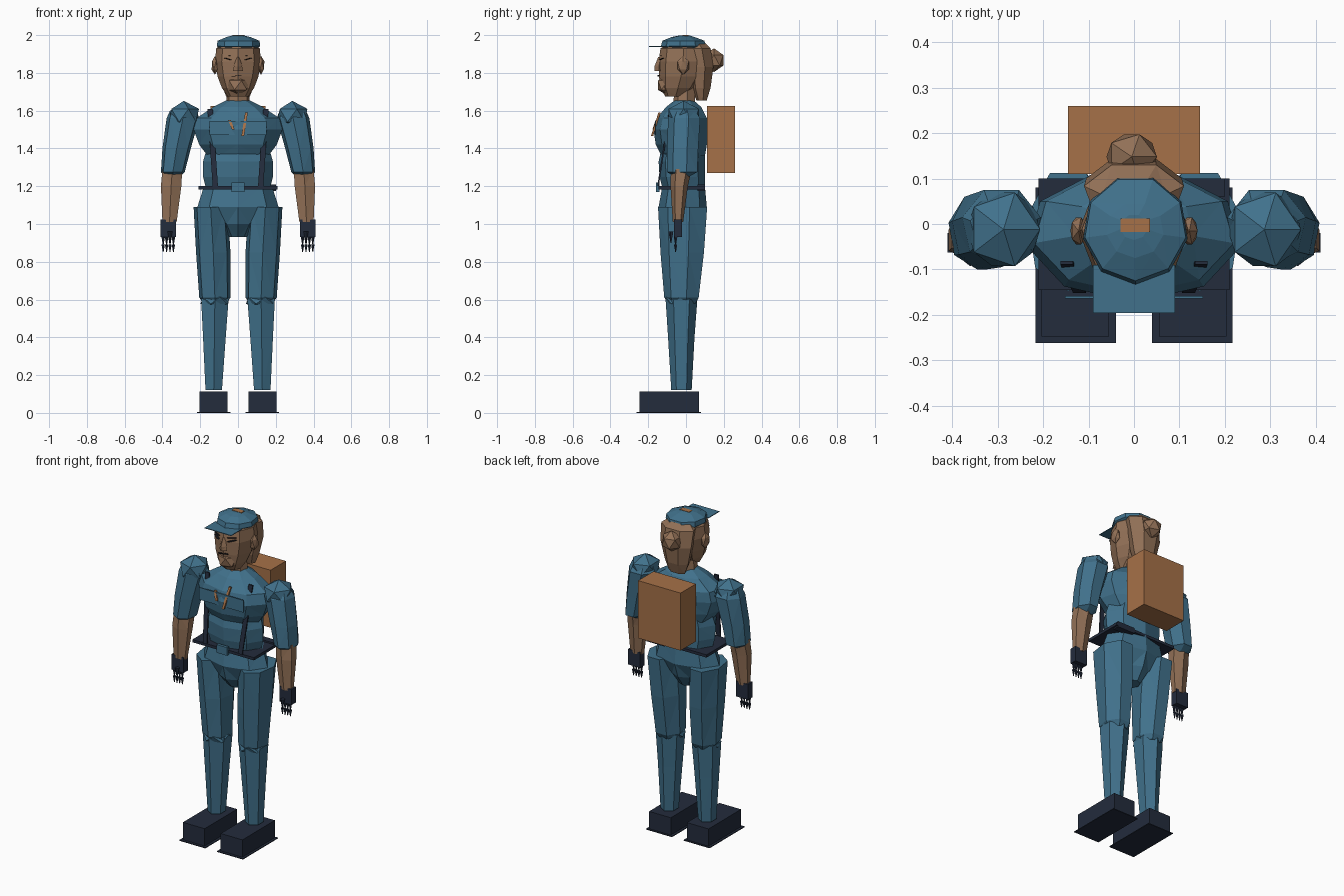
import bpy, bmesh, math
from mathutils import Vector, Matrix


def material(name, rgb):
    m = bpy.data.materials.new(name)
    m.diffuse_color = (*rgb, 1)
    return m


BLUE = material("uniform blue", (0.052, 0.165, 0.26))
SKIN = material("skin brown", (0.29, 0.165, 0.095))
NAVY = material("dark navy", (0.017, 0.025, 0.046))
PACK = material("pack orange brown", (0.38, 0.165, 0.065))
BLACK = material("eye black", (0.006, 0.006, 0.008))


def finish(name, bm, mat):
    bmesh.ops.recalc_face_normals(bm, faces=bm.faces)
    me = bpy.data.meshes.new(name)
    bm.to_mesh(me)
    bm.free()
    me.materials.append(mat)
    ob = bpy.data.objects.new(name, me)
    bpy.context.collection.objects.link(ob)
    return ob


def loft(name, mat, n, rings, s=1, tri=True):
    """Stack of n-sided rings, each given as (z, x0, x1, y0, y1)."""
    bm = bmesh.new()
    circle = [(math.sin(2 * math.pi * i / n), -math.cos(2 * math.pi * i / n)) for i in range(n)]
    mx = max(abs(c[0]) for c in circle)
    my0, my1 = min(c[1] for c in circle), max(c[1] for c in circle)
    loops = []
    for z, x0, x1, y0, y1 in rings:
        loops.append([bm.verts.new((s * ((x0 + x1) / 2 + (x1 - x0) / 2 * a / mx),
                                    y0 + (y1 - y0) * (b - my0) / (my1 - my0), z))
                      for a, b in circle])
    for lo, hi in zip(loops, loops[1:]):
        for i in range(n):
            j = (i + 1) % n
            bm.faces.new((lo[i], lo[j], hi[j], hi[i]))
    bm.faces.new(loops[0])
    bm.faces.new(loops[-1])
    if tri:
        bmesh.ops.triangulate(bm, faces=[f for f in bm.faces if len(f.verts) == 4])
    return finish(name, bm, mat)


def box(name, mat, x0, x1, y0, y1, z0, z1, s=1):
    bm = bmesh.new()
    bmesh.ops.create_cube(bm, size=1)
    for v in bm.verts:
        v.co = (s * ((x0 + x1) / 2 + v.co.x * (x1 - x0)),
                (y0 + y1) / 2 + v.co.y * (y1 - y0), (z0 + z1) / 2 + v.co.z * (z1 - z0))
    return finish(name, bm, mat)


def bar(name, mat, a, b, w, t, s=1):
    """Slanted strip from a to b, w wide and t thick."""
    a, b = Vector((s * a[0], *a[1:])), Vector((s * b[0], *b[1:]))
    bm = bmesh.new()
    bmesh.ops.create_cube(bm, size=1)
    for v in bm.verts:
        v.co = a.lerp(b, v.co.z + 0.5) + Vector((v.co.x * w, v.co.y * t, 0))
    return finish(name, bm, mat)


def ball(name, mat, c, r, s=1, sub=1):
    bm = bmesh.new()
    bmesh.ops.create_icosphere(bm, subdivisions=sub, radius=1)
    bm.transform(Matrix.Translation((s * c[0], c[1], c[2])) @ Matrix.Diagonal((*r, 1)))
    return finish(name, bm, mat)


def cone(name, mat, x, y, z_tip, z_top, r, s=1):
    loft(name, mat, 5, [(z_tip, x - .002, x + .002, y - .002, y + .002),
                        (z_top, x - r, x + r, y - r, y + r)], s)


# Trunk
loft("pelvis", BLUE, 8, [(.93, -.045, .045, -.06, .03), (1.0, -.085, .085, -.12, .08),
                         (1.09, -.215, .215, -.145, .11), (1.2, -.18, .18, -.125, .1)])
loft("belly", BLUE, 8, [(1.17, -.165, .165, -.12, .1), (1.25, -.185, .185, -.14, .1),
                        (1.33, -.185, .185, -.145, .1), (1.4, -.165, .165, -.13, .1)])
loft("chest", BLUE, 9, [(1.36, -.16, .16, -.13, .1), (1.42, -.205, .205, -.16, .11),
                        (1.5, -.235, .235, -.172, .115), (1.56, -.22, .22, -.155, .11),
                        (1.62, -.13, .13, -.105, .08), (1.655, -.06, .06, -.06, .04)])
box("belt", NAVY, -.21, .21, -.145, .1, 1.183, 1.2)
box("belt_pouch", NAVY, .08, .2, .06, .1, 1.175, 1.21)
box("belt_buckle", BLUE, -.035, .035, -.158, -.14, 1.17, 1.22)
box("chest_pocket_band", BLUE, -.152, .152, -.164, -.158, 1.47, 1.545)
bar("pen", PACK, (.025, -.18, 1.465), (.045, -.14, 1.59), .014, .012)
bar("short_pen", PACK, (-.025, -.172, 1.5), (-.045, -.155, 1.55), .014, .012)
box("backpack", PACK, -.145, .145, .11, .26, 1.27, 1.625)

for s, side in ((-1, "left"), (1, "right")):
    bar(side + "_suspender", NAVY, (.12, -.148, 1.2), (.148, -.085, 1.61), .028, .008, s)

    # Leg and shoe
    loft(side + "_thigh", BLUE, 7, [(.58, .06, .18, -.09, .05), (.61, .04, .205, -.115, .067),
                                    (.85, .04, .222, -.135, .095), (1.09, .055, .235, -.148, .112)], s)
    loft(side + "_shin", BLUE, 6, [(.12, .085, .172, -.078, .03), (.4, .065, .185, -.095, .045),
                                   (.6, .05, .195, -.108, .06), (.64, .08, .16, -.09, .04)], s)
    ball(side + "_knee", BLUE, (.12, -.03, .595), (.088, .09, .04), s)
    box(side + "_shoe", NAVY, .055, .203, -.247, .07, .004, .112, s)
    box(side + "_sole", NAVY, .04, .217, -.262, .08, 0, .005, s)

    # Arm, glove and fingers
    ball(side + "_shoulder", BLUE, (.287, -.012, 1.575), (.09, .095, .077), s)
    loft(side + "_sleeve", BLUE, 7, [(1.25, .31, .38, -.06, .015), (1.275, .282, .408, -.1, .06),
                                     (1.4, .25, .4, -.1, .065), (1.56, .205, .378, -.095, .075),
                                     (1.6, .22, .36, -.07, .05)], s)
    loft(side + "_forearm", SKIN, 6, [(1.01, .325, .4, -.07, -.015), (1.2, .3, .408, -.082, .01),
                                      (1.29, .295, .4, -.08, .03)], s)
    box(side + "_glove", NAVY, .328, .41, -.063, -.02, .93, 1.025, s)
    cone(side + "_thumb", NAVY, .36, -.08, .9, .96, .013, s)
    for i in range(4):
        x = .342 + i * .018
        cone(f"{side}_finger_{i}", NAVY, x, -.055, .888, .93, .009, s)
        cone(f"{side}_fingertip_{i}", NAVY, x, -.055, .853, .892, .009, s)

    # Ear and eye
    ball(side + "_ear", SKIN, (.122, -.015, 1.84), (.02, .035, .05), s)
    bar(side + "_eye", BLACK, (.035, -.142, 1.868), (.068, -.122, 1.878), .014, .012, s)
    bar(side + "_brow", BLACK, (.03, -.143, 1.89), (.07, -.12, 1.892), .01, .008, s)

# Head
loft("neck", SKIN, 7, [(1.61, -.065, .065, -.07, .05), (1.72, -.055, .055, -.06, .045)])
loft("head", SKIN, 8, [(1.675, -.055, .055, -.11, .0), (1.72, -.085, .085, -.135, .05),
                       (1.78, -.108, .108, -.143, .09), (1.86, -.122, .122, -.145, .115),
                       (1.93, -.115, .115, -.135, .11), (1.965, -.08, .08, -.09, .07)])
ball("chin", SKIN, (0, -.098, 1.735), (.065, .06, .055))
bar("mouth", BLACK, (-.025, -.144, 1.782), (.025, -.144, 1.79), .02, .012)
loft("nose", SKIN, 4, [(1.81, -.026, .026, -.167, -.12), (1.835, -.022, .022, -.167, -.12),
                       (1.885, -.008, .008, -.147, -.12)])
loft("hair_back", SKIN, 7, [(1.655, -.055, .055, .055, .11), (1.72, -.08, .08, .03, .13),
                            (1.83, -.105, .105, .02, .145), (1.93, -.11, .11, .0, .13),
                            (1.96, -.07, .07, .0, .1)])
ball("hair_bun", SKIN, (-.005, .148, 1.867), (.062, .058, .063))

# Cap
loft("cap", BLUE, 9, [(1.93, -.1, .1, -.12, .09), (1.942, -.112, .118, -.133, .103),
                      (1.97, -.108, .114, -.125, .098), (1.99, -.06, .065, -.075, .045),
                      (1.998, -.03, .03, -.035, .02)])
box("cap_visor", BLUE, -.09, .09, -.196, -.09, 1.938, 1.942)
box("cap_badge", PACK, -.03, .035, -.018, .012, 1.992, 2.0)
